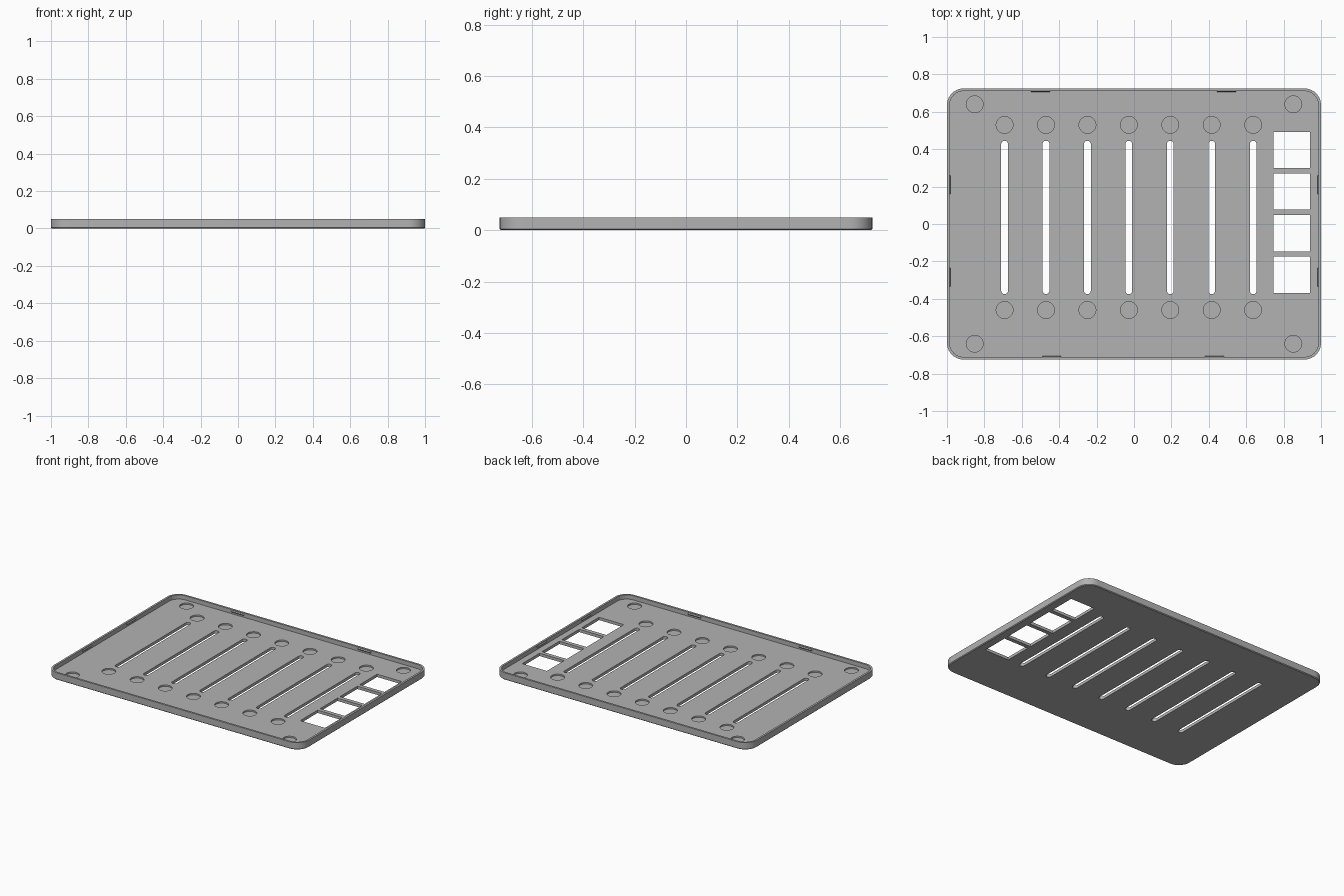
import bpy, bmesh
from math import cos, sin, pi

cube = bpy.data.objects.get("Cube")
if cube:
    bpy.data.objects.remove(cube, do_unlink=True)

grey = bpy.data.materials.new("light_grey")
grey.use_nodes = True
colour = (0.45, 0.45, 0.45, 1)
grey.diffuse_color = colour
grey.node_tree.nodes["Principled BSDF"].inputs["Base Color"].default_value = colour

HX, HY, HEIGHT = 1.0, 0.725, 0.05      # outer half sizes and rim height
WALL, FLOOR, RECESS = 0.014, 0.02, 0.01
CORNER = 0.09


def rounded(cx, cy, hx, hy, r, steps=10):
    """Outline of a rounded rectangle."""
    pts = []
    for q, (sx, sy) in enumerate([(1, 1), (-1, 1), (-1, -1), (1, -1)]):
        for i in range(steps + 1):
            a = (q + i / steps) * pi / 2
            pts.append((cx + sx * (hx - r) + r * cos(a), cy + sy * (hy - r) + r * sin(a)))
    return pts


def circle(cx, cy, r, n=32):
    return [(cx + r * cos(2 * pi * i / n), cy + r * sin(2 * pi * i / n)) for i in range(n)]


def box(cx, cy, h):
    return [(cx - h, cy - h), (cx + h, cy - h), (cx + h, cy + h), (cx - h, cy + h)]


def loft(bm, rings):
    """Closed solid through stacked (outline, z) rings."""
    loops = [[bm.verts.new((x, y, z)) for x, y in pts] for pts, z in rings]
    n = len(loops[0])
    for low, high in zip(loops, loops[1:]):
        for i in range(n):
            j = (i + 1) % n
            bm.faces.new((low[i], low[j], high[j], high[i]))
    bm.faces.new(loops[0][::-1])
    bm.faces.new(loops[-1])


def make(name, bm):
    bmesh.ops.remove_doubles(bm, verts=bm.verts, dist=1e-5)
    bmesh.ops.recalc_face_normals(bm, faces=bm.faces)
    mesh = bpy.data.meshes.new(name)
    bm.to_mesh(mesh)
    bm.free()
    mesh.materials.append(grey)
    ob = bpy.data.objects.new(name, mesh)
    bpy.context.collection.objects.link(ob)
    return ob


# Tray body with a small chamfer around the underside
bm = bmesh.new()
ch = 0.005
loft(bm, [(rounded(0, 0, HX - ch, HY - ch, CORNER - ch), 0),
          (rounded(0, 0, HX, HY, CORNER), ch),
          (rounded(0, 0, HX, HY, CORNER), HEIGHT)])
tray = make("tray", bm)

# Cavity inside the rim
bm = bmesh.new()
inner = rounded(0, 0, HX - WALL, HY - WALL, CORNER - WALL)
loft(bm, [(inner, FLOOR), (inner, HEIGHT + 0.1)])
cavity = make("cavity_cutter", bm)

# Slots, square windows and round recesses
bm = bmesh.new()
through = (-0.05, FLOOR + 0.01)
shallow = (FLOOR - RECESS, FLOOR + 0.01)
mid_y = 0.035
cuts = []
for i in range(7):
    x = -0.692 + i * 0.2215
    cuts.append((rounded(x, mid_y, 0.018, 0.41, 0.0175, 6), through))
    cuts += [(circle(x, mid_y + s * 0.495, 0.045), shallow) for s in (-1, 1)]
for i in range(4):
    cuts.append((box(0.844, 0.396 - i * 0.2225, 0.097), through))
for sx in (-1, 1):
    for sy in (-1, 1):
        cuts.append((circle(sx * 0.852, sy * 0.64, 0.045), shallow))
for pts, (z0, z1) in cuts:
    loft(bm, [(pts, z0), (pts, z1)])
holes = make("hole_cutter", bm)

# Cut the tray, bake the result and remove the cutters
for cutter in (cavity, holes):
    mod = tray.modifiers.new("cut", "BOOLEAN")
    mod.operation = "DIFFERENCE"
    mod.solver = "EXACT"
    mod.object = cutter
baked = bpy.data.meshes.new_from_object(
    tray.evaluated_get(bpy.context.evaluated_depsgraph_get()))
tray.modifiers.clear()
tray.data = baked
for cutter in (cavity, holes):
    bpy.data.objects.remove(cutter, do_unlink=True)
bpy.context.view_layer.objects.active = tray
tray.select_set(True)
bpy.ops.object.shade_smooth_by_angle(angle=pi / 6)
tray.select_set(False)


# Wedge-shaped snap ridges on the inner faces of the rim
def snap(name, wall, along):
    """wall is the inward direction, along the position on that wall."""
    dx, dy = wall
    reach = (HX if dx else HY) - WALL
    bm = bmesh.new()
    ends = []
    for t in (along - 0.05, along + 0.05):
        ring = []
        for depth, z in ((-0.002, 0.028), (0.005, 0.038), (-0.002, 0.047)):
            d = reach - depth
            ring.append(bm.verts.new((-dx * d + abs(dy) * t, -dy * d + abs(dx) * t, z)))
        ends.append(ring)
    a, b = ends
    for i in range(3):
        j = (i + 1) % 3
        bm.faces.new((a[i], a[j], b[j], b[i]))
    bm.faces.new(a[::-1])
    bm.faces.new(b)
    make(name, bm)


for name, wall, places in (("back", (0, -1), (-0.5, 0.495)),
                           ("front", (0, 1), (-0.44, 0.43)),
                           ("right", (1, 0), (0.21, -0.285)),
                           ("left", (-1, 0), (0.21, -0.285))):
    for k, along in enumerate(places):
        snap(f"{name}_snap_ridge_{k + 1}", wall, along)
